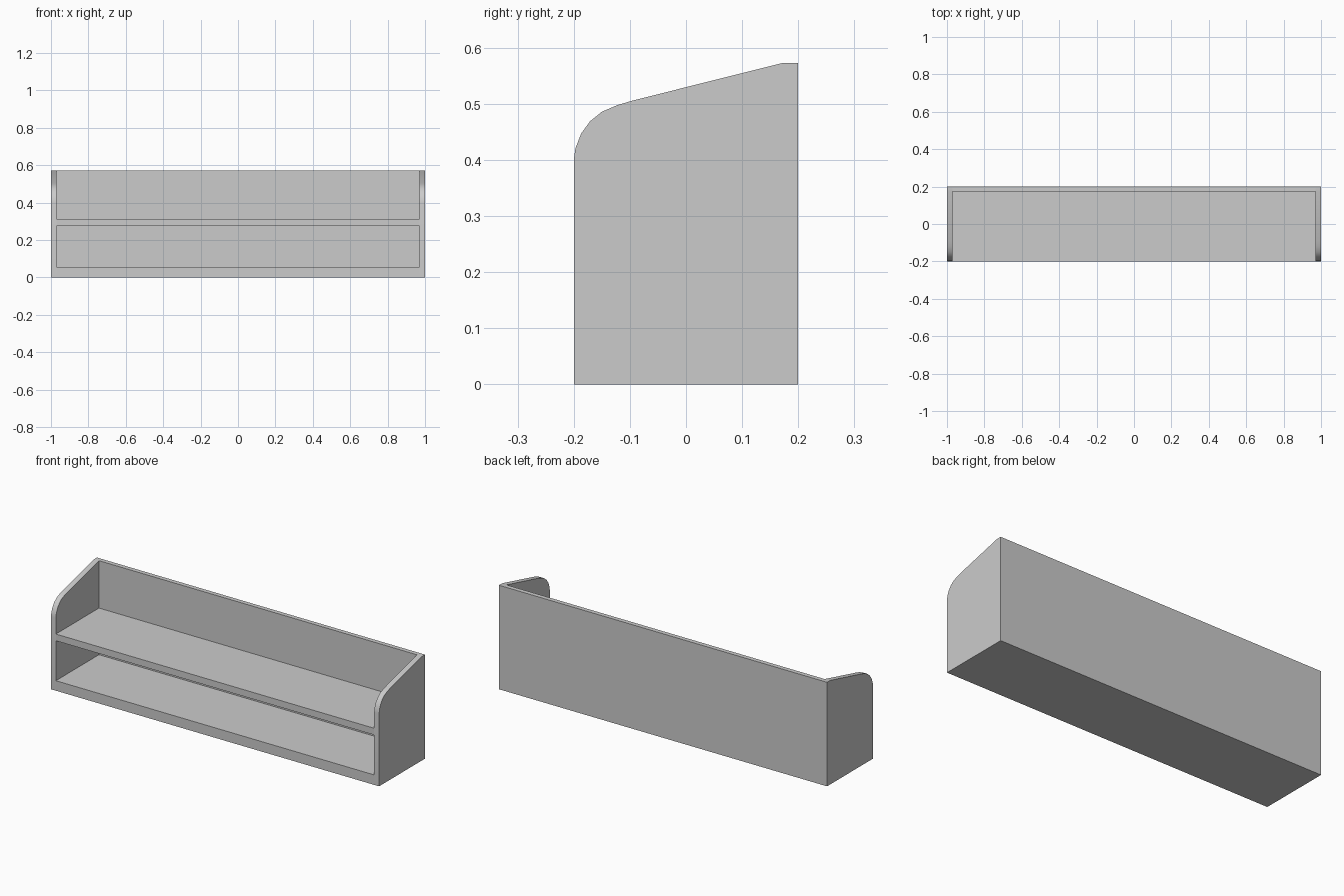
import bpy, bmesh, math
from mathutils import Vector

cube = bpy.data.objects.get("Cube")
if cube:
    bpy.data.objects.remove(cube, do_unlink=True)

HALF_W, DEPTH, HEIGHT = 1.0, 0.2, 0.573
INNER = 0.97          # inner face of the side panels
BACK = 0.175          # front face of the back board

grey = bpy.data.materials.new("plain grey")
grey.use_nodes = True
colour = (0.6, 0.6, 0.6, 1)
grey.diffuse_color = colour
grey.node_tree.nodes["Principled BSDF"].inputs["Base Color"].default_value = colour


def extrude_profile(name, profile, x0, x1):
    """Solid made by sweeping a (y, z) outline from x0 to x1."""
    bm = bmesh.new()
    face = bm.faces.new([bm.verts.new((x0, y, z)) for y, z in profile])
    moved = bmesh.ops.extrude_face_region(bm, geom=[face])["geom"]
    verts = [v for v in moved if isinstance(v, bmesh.types.BMVert)]
    bmesh.ops.translate(bm, verts=verts, vec=Vector((x1 - x0, 0, 0)))
    bmesh.ops.recalc_face_normals(bm, faces=bm.faces)
    mesh = bpy.data.meshes.new(name)
    bm.to_mesh(mesh)
    bm.free()
    mesh.materials.append(grey)
    obj = bpy.data.objects.new(name, mesh)
    bpy.context.collection.objects.link(obj)
    bpy.ops.object.select_all(action="DESELECT")
    obj.select_set(True)
    bpy.context.view_layer.objects.active = obj
    bpy.ops.object.shade_smooth_by_angle(angle=math.radians(30))
    return obj


def board(name, y0, y1, z0, z1):
    return extrude_profile(name, [(y0, z0), (y1, z0), (y1, z1), (y0, z1)], -INNER, INNER)


# Side panels with a sloped top and rounded front corner
side = [(-DEPTH, 0), (DEPTH, 0), (DEPTH, HEIGHT), (0.172, HEIGHT),
        (-0.095, 0.506), (-0.122, 0.498), (-0.15, 0.486), (-0.171, 0.469),
        (-0.187, 0.447), (-0.197, 0.421), (-DEPTH, 0.4)]
extrude_profile("left_side", side, INNER, HALF_W)
extrude_profile("right_side", side, -HALF_W, -INNER)

# Boards between the sides
board("back_board", BACK, DEPTH, 0, HEIGHT)
board("bottom_board", -DEPTH, BACK, 0, 0.055)
board("middle_shelf", -DEPTH, BACK, 0.312, 0.275)
